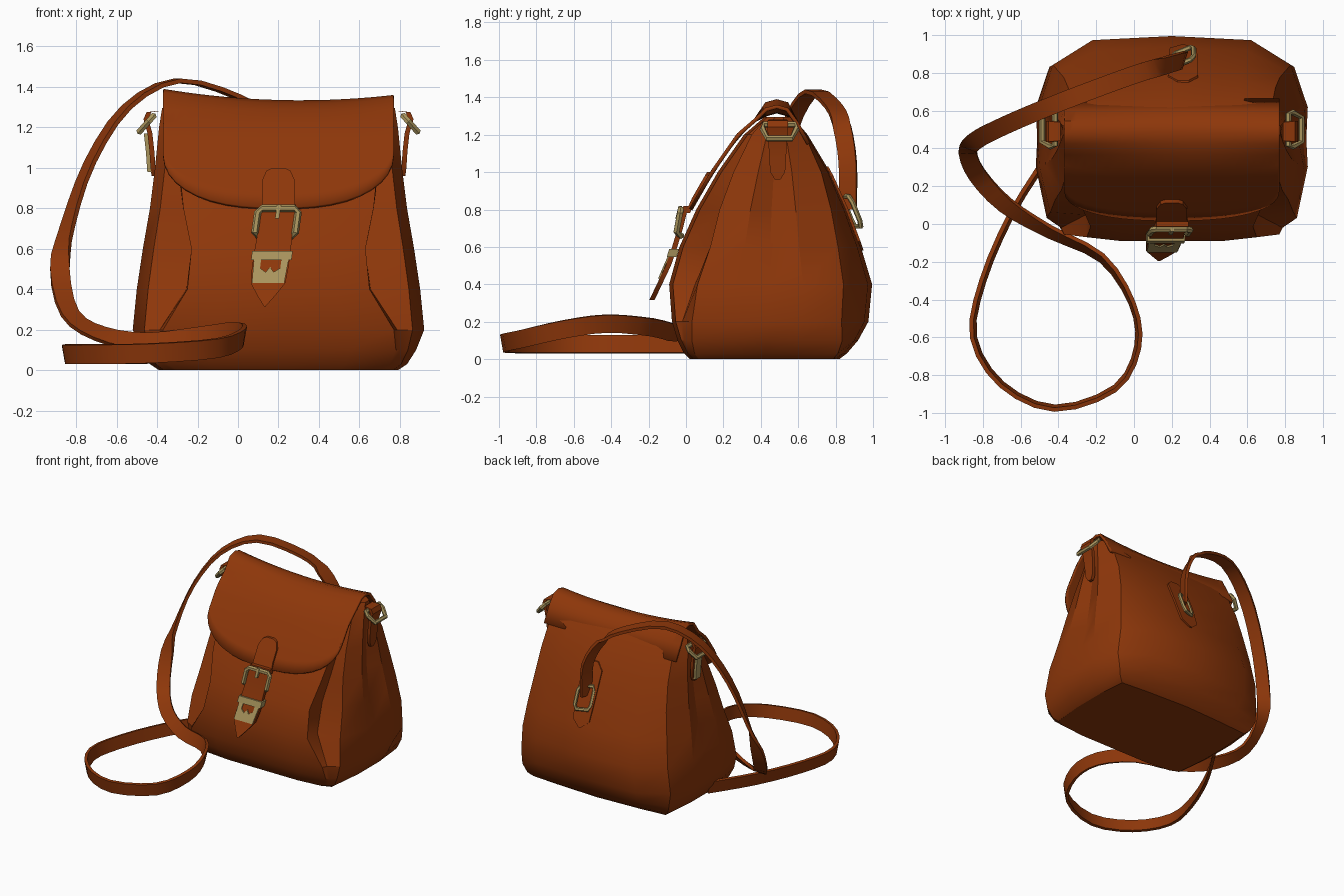
import bpy, bmesh, math
from mathutils import Vector

if "Cube" in bpy.data.objects:
    bpy.data.objects.remove(bpy.data.objects["Cube"], do_unlink=True)


def material(name, rgb):
    m = bpy.data.materials.new(name)
    m.use_nodes = True
    m.diffuse_color = (*rgb, 1)
    m.node_tree.nodes["Principled BSDF"].inputs["Base Color"].default_value = (*rgb, 1)
    return m


LEATHER = material("tan leather", (0.27, 0.038, 0.003))
BRASS = material("aged brass", (0.40, 0.30, 0.11))
MID = 0.2   # x of the bag's centre plane
X, Y, UP = Vector((1, 0, 0)), Vector((0, 1, 0)), Vector((0, 0, 1))


def finish(name, bm, mat, angle=35):
    bmesh.ops.recalc_face_normals(bm, faces=bm.faces)
    mesh = bpy.data.meshes.new(name)
    bm.to_mesh(mesh)
    bm.free()
    mesh.materials.append(mat)
    ob = bpy.data.objects.new(name, mesh)
    bpy.context.collection.objects.link(ob)
    bpy.ops.object.select_all(action="DESELECT")
    ob.select_set(True)
    bpy.context.view_layer.objects.active = ob
    bpy.ops.object.shade_smooth_by_angle(angle=math.radians(angle))
    return ob


def loft(name, rings, mat, closed=False, angle=35):
    """Skin a list of equal closed rings; cap the ends or join them."""
    bm = bmesh.new()
    rows = [[bm.verts.new(p) for p in ring] for ring in rings]
    n = len(rows[0])
    pairs = list(zip(rows, rows[1:])) + ([(rows[-1], rows[0])] if closed else [])
    for a, b in pairs:
        for i in range(n):
            j = (i + 1) % n
            bm.faces.new((a[i], a[j], b[j], b[i]))
    if not closed:
        bm.faces.new(rows[0])
        bm.faces.new(rows[-1])
    return finish(name, bm, mat, angle)


def ribbon(name, frames, mat):
    """Flat band from (centre, half width vector, half thickness vector)."""
    return loft(name, [[c - w - t, c + w - t, c + w + t, c - w + t]
                       for c, w, t in frames], mat)


def wire(name, pts, radius, mat, sides=6):
    """Closed metal loop through the points."""
    pts = [Vector(p) for p in pts]
    normal = sum((a.cross(b) for a, b in zip(pts, pts[1:] + pts[:1])), Vector()).normalized()
    rings = []
    for i, p in enumerate(pts):
        out = (pts[(i + 1) % len(pts)] - pts[i - 1]).normalized().cross(normal)
        rings.append([p + radius * (math.cos(a) * out + math.sin(a) * normal)
                      for a in (math.tau * k / sides for k in range(sides))])
    return loft(name, rings, mat, closed=True)


def sample(table, z, col=1):
    """Linear lookup in a table sorted by its first column."""
    for a, b in zip(table, table[1:]):
        if z <= b[0]:
            break
    f = (z - a[0]) / (b[0] - a[0])
    return a[col] + f * (b[col] - a[col])


# Body: height, half width, front y, back y, front panel half width, crease depth
LEVELS = [(0, .59, .02, .82, .5, 0), (.03, .635, -.01, .86, .55, 0),
          (.1, .68, -.045, .92, .58, .004), (.2, .72, -.075, .975, .57, .012),
          (.4, .70, -.09, .995, .45, .05), (.6, .67, -.035, .935, .43, .08),
          (.8, .635, .055, .86, .47, .065), (1, .61, .17, .77, .49, .05),
          (1.2, .59, .31, .65, .5, .03), (1.295, .575, .42, .57, .5, 0)]


def body_ring(z, w, yf, yb, pw, crease):
    d = yb - yf
    box = max(0, 1 - 5 * z)   # squarer corners towards the base
    half = [(pw * .6, yf), (pw, yf + .02), (pw + .02 - .3 * crease, yf + .03 + 2 * crease * d),
            (w * (.92 + .04 * box), yf + (.09 - .03 * box + crease) * d), (w, yf + .36 * d),
            (w * (1 - .9 * crease), yf + .5 * d), (w, yf + .66 * d),
            (w * (.9 + .07 * box), yb - .13 * d * d * (1 - .6 * box)), (w * .6, yb - .02 * d)]
    ring = [(0, yf)] + half + [(0, yb)] + [(-x, y) for x, y in reversed(half)]
    return [(MID + x, y, z) for x, y in ring]


loft("bag_body", [body_ring(*lv) for lv in LEVELS], LEATHER, angle=30)


# Flap: grid wrapped over the top, merging into the back, with a rounded lower edge
def flap_y(z):
    return sample(LEVELS, z, 2) - .03


def back_y(z):
    return sample(LEVELS, z, 3)


bm = bmesh.new()
cols = []
N = 20
for i in range(N + 1):
    t = math.sin(math.pi * (i / N - .5))
    low = .8 + .26 * (1 - math.sqrt(max(0, 1 - abs(t) ** 2.5)))
    lift = .04 * t * t - .015 * t
    path = [(flap_y(z), z) for z in (low + (1.28 - low) * k / 6 for k in range(7))]
    path += [(.43, 1.31 + lift), (.485, 1.325 + lift), (.54, 1.31 + lift),
             (back_y(1.26) - .005, 1.26), (back_y(1.15) - .025, 1.15)]
    cols.append([bm.verts.new((MID + .57 * t, y, z)) for y, z in path])
for a, b in zip(cols, cols[1:]):
    for k in range(len(a) - 1):
        bm.faces.new((a[k], b[k], b[k + 1], a[k + 1]))
flap = finish("front_flap", bm, LEATHER, 45)
solid = flap.modifiers.new("thickness", "SOLIDIFY")
solid.thickness = .02
solid.offset = 0

# Tab sewn on the flap
ribbon("flap_tab", [(Vector((MID, flap_y(max(z, .8)) - .016, z)), X * w, Y * .012)
                    for z, w in ((1, .03), (.985, .06), (.94, .08), (.86, .08), (.78, .085))],
       LEATHER)

# Closing strap hanging in front, leaning outward to a pointed tip
HANG = [(.31, -.185), (.52, -.085), (.7, -.03), (.84, .005)]


def hang(z, off=0):
    return Vector((MID + (z - .8) * .14, sample(HANG, z) + off, z))


ribbon("closing_strap", [(hang(z), X * w, Y * .014) for z, w in
                         ((.82, .085), (.7, .085), (.58, .09), (.5, .09),
                          (.43, .085), (.37, .045), (.315, .004))], LEATHER)
ribbon("strap_keeper", [(hang(z), X * .1, Y * .026) for z in (.59, .545)], BRASS)

# Scalloped metal plate on the strap end
half = [(.02, .485), (.05, .505), (.05, .55), (.086, .55), (.08, .43)]
outline = [(0, .51)] + half + [(-u, z) for u, z in reversed(half)]
loft("strap_end_plate", [[hang(z, off) + X * u for u, z in outline]
                         for off in (-.013, -.022)], BRASS)

# Front buckle frame, its lower bar passing behind the strap, and prong
corners = [(-.1, .68, -.015), (-.08, .66, .015), (.08, .66, .015), (.1, .68, -.015),
           (.1, .78, -.022), (.08, .8, -.022), (-.08, .8, -.022), (-.1, .78, -.022)]
wire("front_buckle", [hang(z, off) + X * u for u, z, off in corners], .018, BRASS)
ribbon("buckle_prong", [(hang(z, -.03), X * .01, Y * .01) for z in (.82, .75)], BRASS)

# Side rings, hanging outward from leather tabs on both gussets
for s, side in ((1, "left"), (-1, "right")):
    loop = [(-.09, .01), (-.085, .035), (.085, .035), (.09, .01), (.065, -.04), (-.065, -.04)]
    wire(side + "_ring", [(MID + s * (.65 - z * .9), .5 + y, 1.22 + z)
                          for y, z in loop], .017, BRASS)
    tab = [(.6, 1.28, .05), (.64, 1.275, .055), (.655, 1.24, .055), (.635, 1.17, .05),
           (.625, 1.08, .045), (.62, 1, .04), (.615, .96, .015)]
    ribbon(side + "_ring_tab", [(Vector((MID + s * x, .49, z)), Y * w, X * .012)
                                for x, z, w in tab], LEATHER)
ribbon("right_tab_plate", [(Vector((MID - x, .49, z)), Y * .03, X * .01)
                           for x, z in ((.655, 1.17), (.645, 1.08), (.638, .98))], BRASS)

# Shoulder strap: x, y, z, roll (0 = lying flat, 1 = standing on edge)
PATH = [(.26, .865, .8, 0), (.25, .865, 1.05, 0), (.15, .835, 1.24, 0),
        (0, .79, 1.35, 0), (-.3, .68, 1.43, 0), (-.55, .58, 1.3, 0),
        (-.73, .5, 1.03, 0), (-.84, .44, .72, 0), (-.88, .38, .5, .1),
        (-.83, .26, .28, .2), (-.68, .1, .18, .4), (-.45, -.04, .14, .6),
        (-.17, -.18, .17, .75), (-.01, -.42, .19, .85), (.02, -.65, .16, .85),
        (-.1, -.87, .11, .85), (-.42, -.975, .085, .85), (-.7, -.85, .08, .85),
        (-.85, -.6, .08, .85), (-.8, -.3, .08, .85), (-.65, .05, .08, .85),
        (-.45, .37, .08, .85)]
pts = [Vector(p) for p in PATH]
ends = [2 * pts[0] - pts[1]] + pts + [2 * pts[-1] - pts[-2]]
curve = []
for a, b, c, d in zip(ends, ends[1:], ends[2:], ends[3:]):
    for f in (0, 1 / 3, 2 / 3):
        curve.append(b + f / 2 * (c - a + f * (2 * a - 5 * b + 4 * c - d
                                               + f * (3 * b - a - 3 * c + d))))
curve.append(pts[-1])
frames = []
for i, p in enumerate(curve):
    run = (curve[min(i + 1, len(curve) - 1)] - curve[max(i - 1, 0)]).xyz.normalized()
    flat = Vector((-run.y, run.x, 0)).normalized() if i > 6 else Vector((-.3, -.95, 0))
    edge = flat.lerp(UP, p[3])
    edge = (edge - run * edge.dot(run)).normalized()
    frames.append((p.xyz, edge * .048, run.cross(edge) * .011))
ribbon("shoulder_strap", frames, LEATHER)

# Back patch and turned buckle where the shoulder strap starts
ribbon("back_patch", [(Vector((MID + .06, back_y(z) - .003, z)), X * w, Y * .012)
                      for z, w in ((.58, .01), (.63, .07), (.8, .08), (.98, .08), (1.03, .03))],
       LEATHER)
wire("back_buckle", [(MID + .06 + u, back_y(z) + .025 + u * .4, z) for u, z in
                     ((-.04, .71), (.04, .71), (.055, .74), (.055, .84),
                      (.04, .87), (-.04, .87), (-.055, .84), (-.055, .74))], .014, BRASS)
